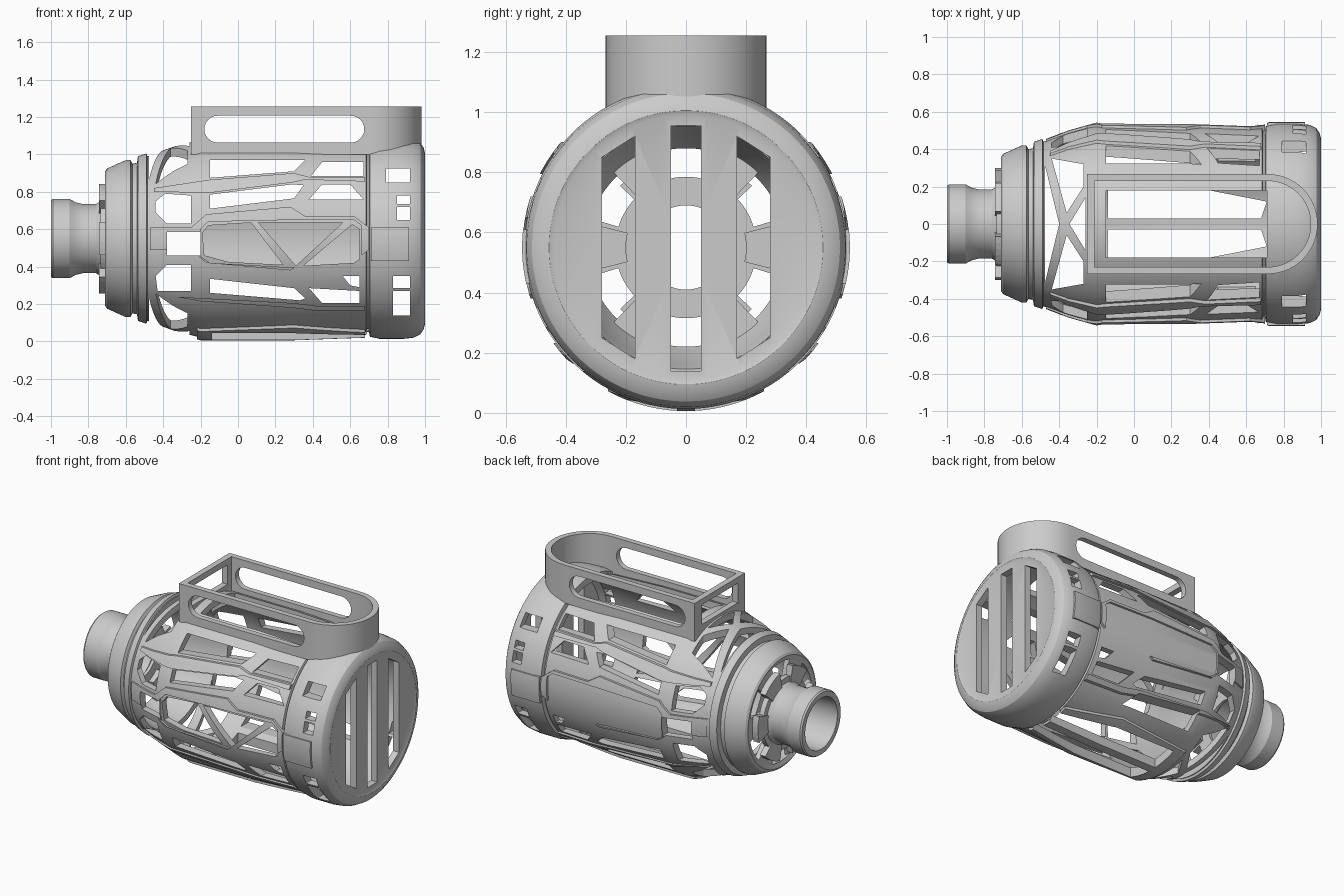
import bpy, bmesh, math
from mathutils import Vector

if "Cube" in bpy.data.objects:
    bpy.data.objects.remove(bpy.data.objects["Cube"])

CZ = 0.55   # height of the barrel axis


def to_object(name, bm):
    bmesh.ops.remove_doubles(bm, verts=bm.verts, dist=1e-5)
    bmesh.ops.recalc_face_normals(bm, faces=bm.faces)
    me = bpy.data.meshes.new(name)
    bm.to_mesh(me)
    bm.free()
    ob = bpy.data.objects.new(name, me)
    bpy.context.collection.objects.link(ob)
    return ob


def lathe(name, profile, n=96):
    """Revolve a closed (x, radius) outline around the barrel axis."""
    bm = bmesh.new()
    rings = []
    for i in range(n):
        a = 2 * math.pi * (i + 0.5) / n
        rings.append([bm.verts.new((x, r * math.cos(a), CZ + r * math.sin(a))) for x, r in profile])
    m = len(profile)
    for i in range(n):
        p, q = rings[i], rings[(i + 1) % n]
        for j in range(m):
            k = (j + 1) % m
            if profile[j][1] == 0 and profile[k][1] == 0:
                continue
            bm.faces.new((p[j], p[k], q[k], q[j]))
    return to_object(name, bm)


def prism(bm, poly, axis, lo, hi):
    """Extrude a flat outline along one axis."""
    def place(u, v, t):
        return {'x': (t, u, v), 'y': (u, t, v), 'z': (u, v, t)}[axis]
    a = [bm.verts.new(place(u, v, lo)) for u, v in poly]
    b = [bm.verts.new(place(u, v, hi)) for u, v in poly]
    bm.faces.new(a)
    bm.faces.new(b[::-1])
    for i in range(len(poly)):
        j = (i + 1) % len(poly)
        bm.faces.new((a[i], b[i], b[j], a[j]))


def both_sides(bm, poly):
    prism(bm, poly, 'y', 0.2, 0.75)
    prism(bm, poly, 'y', -0.75, -0.2)


def boolean(ob, cutter, op):
    mod = ob.modifiers.new(op, 'BOOLEAN')
    mod.operation, mod.object, mod.solver, mod.use_self = op, cutter, 'EXACT', True
    bpy.context.view_layer.objects.active = ob
    bpy.ops.object.modifier_apply(modifier=mod.name)


def smooth(ob):
    bpy.ops.object.select_all(action='DESELECT')
    ob.select_set(True)
    bpy.context.view_layer.objects.active = ob
    bpy.ops.object.shade_smooth_by_angle(angle=math.radians(28))


def rect(u0, u1, v0, v1):
    return [(u0, v0), (u1, v0), (u1, v1), (u0, v1)]


def arc(cx, cy, r, a0, a1, n):
    return [(cx + r * math.cos(math.radians(a0 + (a1 - a0) * i / n)),
             cy + r * math.sin(math.radians(a0 + (a1 - a0) * i / n))) for i in range(n + 1)]


def flip(poly):
    return [(u, -v) for u, v in poly]


def about_axis(poly):
    return [(u, 2 * CZ - v) for u, v in poly]


# Barrel shell with closed rear disc
shell = lathe("barrel_shell", [
    (-.70, .33), (-.71, .36), (-.70, .375), (-.60, .42), (-.575, .42), (-.565, .40), (-.54, .405),
    (-.535, .44), (-.49, .455), (-.485, .44), (-.35, .49), (-.20, .53), (.30, .53), (.685, .515),
    (.69, .50), (.70, .50), (.705, .525), (.76, .537), (.88, .537), (.94, .53), (.975, .512),
    (.993, .485), (1, .455), (.994, .44), (.994, 0), (.95, 0), (.95, .46), (.92, .49), (.72, .48),
    (.30, .485), (-.20, .485), (-.35, .445), (-.52, .39), (-.60, .375)])

# Openings in the barrel
bm = bmesh.new()
upper = [
    [(-.15, .875), (.30, .91), (.36, .97), (-.15, .97)],
    [(.39, .885), (.74 - .07, .885), (.67, .96), (.45, .96)],
    [(-.15, .71), (.30, .765), (.35, .835), (.29, .84), (-.15, .785)],
    [(.38, .76), (.67, .76), (.60, .84), (.45, .84)],
    [(-.44, .69), (-.38, .63), (-.25, .63), (-.25, .78), (-.39, .79), (-.44, .75)],
    rect(.79, .92, .85, .925), rect(.85, .92, .735, .78), rect(.85, .92, .65, .72)]
lower = [
    [(-.15, .26), (.33, .22), (.36, .23), (.30, .285), (-.15, .335)],
    [(.38, .285), (.45, .205), (.65, .205), (.65, .27)],
    [(.56, .35), (.60, .30), (.65, .29), (.65, .35)],
    [(-.43, .27), (-.25, .27), (-.25, .41), (-.38, .41), (-.44, .35)],
    rect(.83, .92, .14, .27), rect(.83, .92, .285, .35)]
for poly in upper + lower + [rect(-.38, -.20, .46, .585)]:
    both_sides(bm, poly)
prism(bm, about_axis(upper[0]), 'y', .2, .75)
# open truss on the front side only
for poly in ([(-.18, .46), (-.05, .425), (.24, .41), (.07, .635), (-.16, .62), (-.19, .58)],
             [(.11, .635), (.31, .405), (.56, .635)],
             [(.35, .405), (.62, .42), (.65, .44), (.65, .60), (.61, .625)]):
    prism(bm, poly, 'y', -.75, -.3)
# crossed braces at the nose end, above and below
cross = [[(-.475, .31), (-.475, -.31), (-.40, 0)],
         [(-.44, .35), (-.27, .32), (-.27, .20), (-.36, .06)],
         [(-.345, 0), (-.26, .14), (-.26, -.14)]]
for poly in cross + [flip(cross[1])]:
    prism(bm, poly, 'z', .72, 1.3)
    prism(bm, poly, 'z', -.2, .38)
# pocket under the rail, and the two floor windows
prism(bm, rect(-.15, .71, -.18, .18), 'z', .8, 1.3)
floor = [(-.14, .03), (.68, .03), (.71, .12), (.30, .20), (-.14, .20)]
for poly in (floor, flip(floor)):
    prism(bm, poly, 'z', -.2, .3)
# rear slots
slot = [(.17, .18), (.28, .25), (.28, .85), (.17, .92)]
for poly in (slot, [(-u, v) for u, v in slot], rect(-.05, .05, .14, .955)):
    prism(bm, poly, 'x', .925, 1.1)
holes = to_object("hole_cutter", bm)
boolean(shell, holes, 'DIFFERENCE')
smooth(shell)

# Raised trim: outlines pressed onto a slightly larger skin
trim = lathe("raised_trim", [
    (-.47, .455), (-.35, .502), (-.20, .544), (.30, .544), (.69, .53), (.72, .545), (.92, .545),
    (.92, .50), (.69, .495), (.30, .505), (-.20, .505), (-.47, .42)])
bm = bmesh.new()
half = [(-.47, .61), (-.25, .61), (-.17, .68), (.28, .72), (.36, .67), (.62, .67), (.70, .61)]
belt = half + about_axis(half)[::-1]
band = [(-.45, .80), (-.15, .795), (.29, .85), (.36, .865), (.68, .855),
        (.68, .88), (.38, .88), (.30, .90), (-.15, .865), (-.45, .82)]
low_band = [(-.45, .245), (.30, .205), (.42, .19), (.68, .19), (.68, .165),
            (.41, .165), (.29, .18), (-.2, .215), (-.45, .26)]
for poly in (belt, band, low_band, rect(.71, .915, .43, .61)):
    both_sides(bm, poly)
prism(bm, [(-.22, -.22), (.30, -.26), (.68, -.17), (.68, .17), (.30, .26), (-.22, .22)], 'z', -.2, .3)
outline = to_object("trim_outline", bm)
boolean(trim, outline, 'INTERSECT')
bm = bmesh.new()
both_sides(bm, [(-.20, .455), (-.15, .42), (.30, .395), (.62, .395), (.66, .43), (.66, .62),
                (.62, .65), (.30, .65), (-.16, .64), (-.20, .60)])
recess = to_object("recess_cutter", bm)
boolean(trim, recess, 'DIFFERENCE')
boolean(trim, holes, 'DIFFERENCE')
smooth(trim)

# Nose tube
nose = lathe("nose_tube", [
    (-1, .17), (-1, .205), (-.99, .212), (-.90, .212), (-.87, .195), (-.83, .185), (-.76, .185),
    (-.735, .20), (-.735, .235), (-.70, .235), (-.70, .14), (-.72, .14), (-.74, .165)])
smooth(nose)

# Nose flange teeth and the spokes carrying the nose
bm = bmesh.new()
for i in range(6):
    a = 60 * i
    for half_angle, r0, r1, x0, x1 in ((17, .19, .30, -.742, -.70), (14, .20, .37, -.70, -.665)):
        ring = arc(0, CZ, r1, a - half_angle, a + half_angle, 5)
        ring += arc(0, CZ, r0, a + half_angle, a - half_angle, 5)
        prism(bm, ring, 'x', x0, x1)
to_object("nose_spokes", bm)

# Top rail: a round-ended loop with side slots and a front window
bm = bmesh.new()
prism(bm, [(-.25, -.267)] + arc(.715, 0, .267, -90, 90, 28) + [(-.25, .267)], 'z', 1.0, 1.255)
rail = to_object("top_rail", bm)
bm = bmesh.new()
prism(bm, [(-.21, -.23)] + arc(.715, 0, .23, -90, 90, 28) + [(-.21, .23)], 'z', .9, 1.4)
prism(bm, arc(.603, 1.135, .072, -90, 90, 12) + arc(-.108, 1.135, .072, 90, 270, 12), 'y', -.5, .5)
prism(bm, rect(-.4, -.15, -.19, .19), 'z', 1.085, 1.215)
rail_cut = to_object("rail_cutter", bm)
boolean(rail, rail_cut, 'DIFFERENCE')
smooth(rail)

# Remove the helpers
for ob in (holes, outline, recess, rail_cut):
    bpy.data.objects.remove(ob, do_unlink=True)
